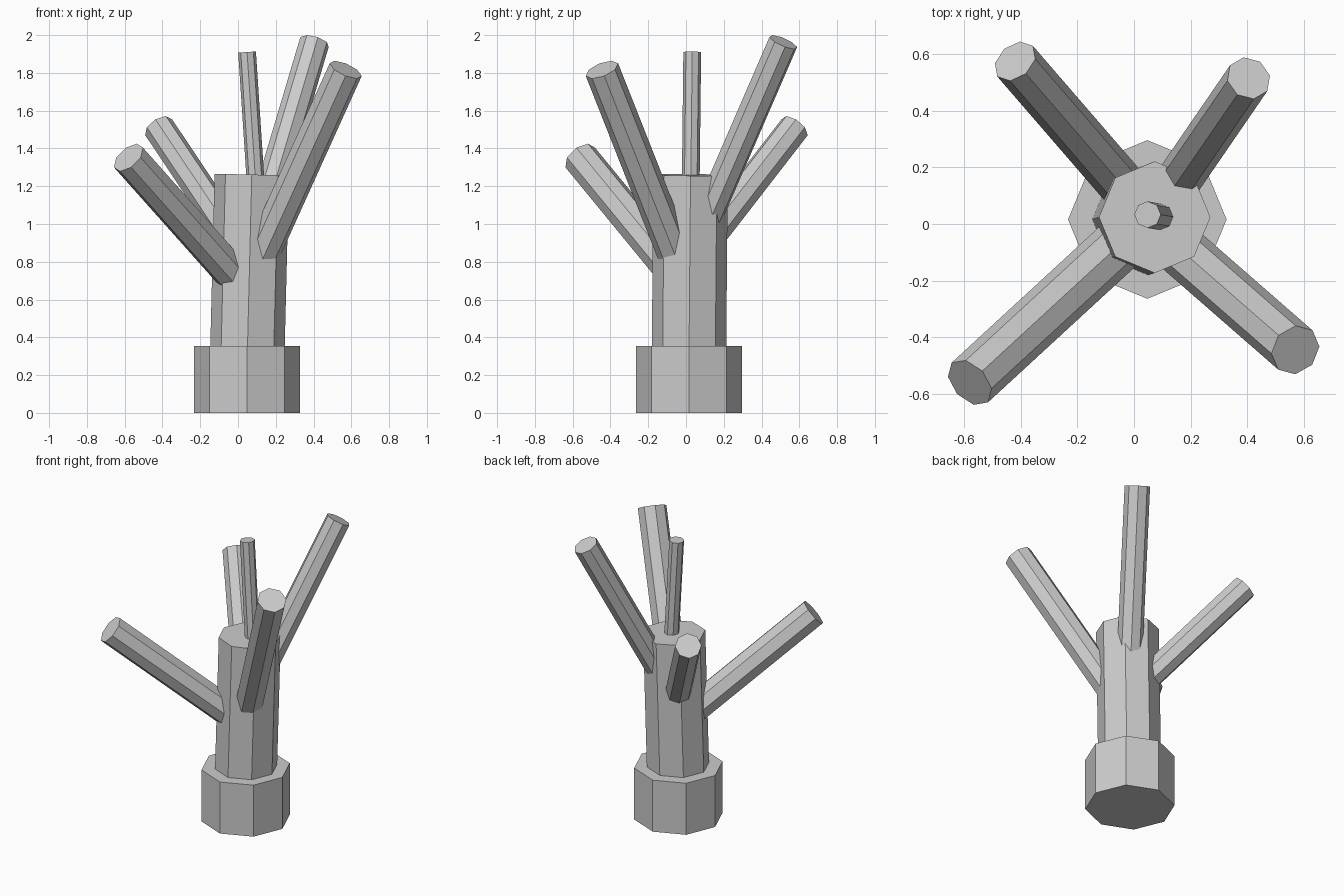
import bpy
from mathutils import Vector

if "Cube" in bpy.data.objects:
    bpy.data.objects.remove(bpy.data.objects["Cube"])

UP = Vector((0, 0, 1))


def limb(name, start, end, radius, roll_free=False):
    """Eight-sided cylinder running from start to end."""
    a, b = Vector(start), Vector(end)
    d = b - a
    bpy.ops.mesh.primitive_cylinder_add(vertices=8, radius=radius, depth=d.length,
                                        location=(a + b) / 2)
    ob = bpy.context.object
    ob.name = name
    ob.rotation_mode = 'QUATERNION'
    ob.rotation_quaternion = (UP.rotation_difference(d) if roll_free
                              else d.to_track_quat('Z', 'Y'))
    return ob


# Upright parts: wide root block, slightly leaning trunk, thin top twig
limb("root_base", (0.047, 0.016, 0), (0.047, 0.016, 0.355), 0.28, True)
limb("trunk", (0.044, 0.014, 0.10), (0.073, 0.024, 1.26), 0.197, True)
limb("top_twig", (0.10, 0.024, 1.12), (0.048, 0.033, 1.91), 0.047, True)

# Side branches growing from the trunk axis: start, tip, radius
branches = {
    "branch_front_left": ((0.05, 0.02, 0.645), (-0.58, -0.56, 1.352), 0.095),
    "branch_front_right": ((0.06, 0.0, 0.69), (0.57, -0.445, 1.817), 0.092),
    "branch_back_right": ((0.065, 0.02, 0.82), (0.405, 0.515, 1.963), 0.08),
    "branch_back_left": ((0.06, 0.02, 0.795), (-0.42, 0.575, 1.512), 0.083),
}
for name, (start, end, radius) in branches.items():
    limb(name, start, end, radius)
